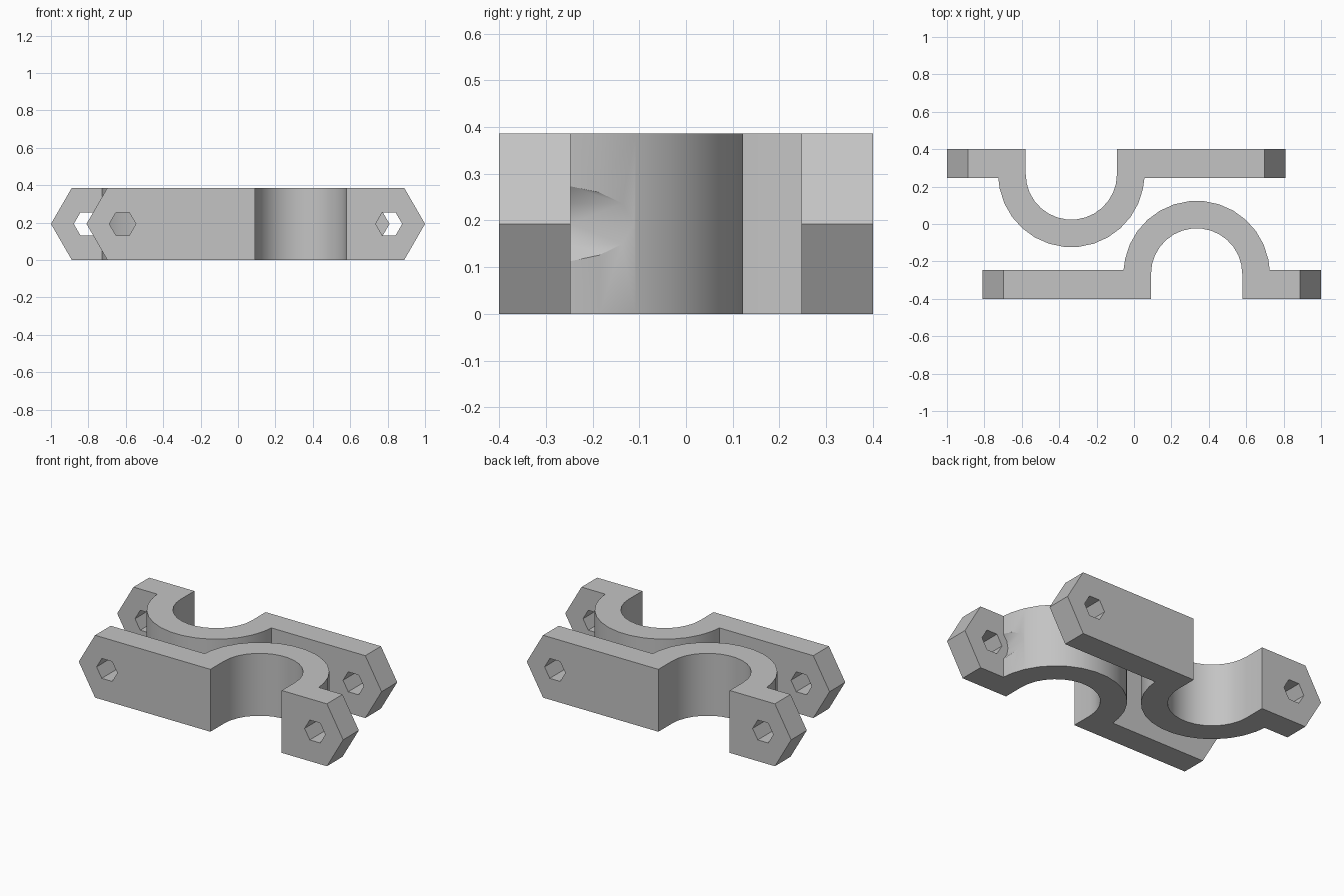
import bpy, bmesh, math
from mathutils import Vector

H = 0.386                      # clamp height
MID = H / 2
FRONT, BACK = -0.4, -0.247     # flange faces
CX, CY = 0.335, -0.267         # arch centre
R_OUT, R_IN = 0.391, 0.244
TIP_R, TIP_L = 1.0, -0.81      # pointed flange ends
INSET = 0.193                  # hole distance from each tip

if "Cube" in bpy.data.objects:
    bpy.data.objects.remove(bpy.data.objects["Cube"], do_unlink=True)

grey = bpy.data.materials.new("plain grey")
grey.use_nodes = True
grey.diffuse_color = (0.55, 0.55, 0.55, 1)
grey.node_tree.nodes["Principled BSDF"].inputs["Base Color"].default_value = (0.55, 0.55, 0.55, 1)


def prism(name, points, sweep):
    """Extrude a closed 3D outline along a vector."""
    bm = bmesh.new()
    face = bm.faces.new([bm.verts.new(p) for p in points])
    ext = bmesh.ops.extrude_face_region(bm, geom=[face])
    moved = [v for v in ext["geom"] if isinstance(v, bmesh.types.BMVert)]
    bmesh.ops.translate(bm, verts=moved, vec=Vector(sweep))
    bmesh.ops.recalc_face_normals(bm, faces=bm.faces)
    mesh = bpy.data.meshes.new(name)
    bm.to_mesh(mesh)
    bm.free()
    obj = bpy.data.objects.new(name, mesh)
    bpy.context.collection.objects.link(obj)
    return obj


def arc(radius, start, end, steps=15):
    angles = [start + (end - start) * i / steps for i in range(steps + 1)]
    return [(CX + radius * math.cos(a), CY + radius * math.sin(a), 0) for a in angles]


def round_cutter(name, x, radius, sides, y0, y1):
    ring = [2 * math.pi * i / sides for i in range(sides)]
    pts = [(x + radius * math.cos(a), y0, MID + radius * math.sin(a)) for a in ring]
    return prism(name, pts, (0, y1 - y0, 0))


def cut(target, cutter, operation="DIFFERENCE"):
    cutter.hide_render = True
    mod = target.modifiers.new("cut", "BOOLEAN")
    mod.object, mod.operation, mod.solver = cutter, operation, "EXACT"
    bpy.context.view_layer.objects.active = target
    bpy.ops.object.modifier_apply(modifier=mod.name)
    bpy.data.objects.remove(cutter, do_unlink=True)


# Plan outline: arch with a long left flange and a short right flange
outer = [p for p in arc(R_OUT, 0, math.pi) if p[1] > BACK]
outline = [(TIP_L, FRONT, 0), (CX - R_IN, FRONT, 0)]
outline += arc(R_IN, math.pi, 0)
outline += [(CX + R_IN, FRONT, 0), (TIP_R, FRONT, 0), (TIP_R, BACK, 0),
            (CX + R_OUT, BACK, 0)]
outline += outer
outline += [(CX - R_OUT, BACK, 0), (TIP_L, BACK, 0)]
clamp = prism("front_clamp", outline, (0, 0, H))

# Pointed ends at sixty degrees
over = MID + 0.05
run = over / math.sqrt(3)
ends = [(TIP_L, -1, MID), (TIP_L + run, -1, MID - over), (TIP_R - run, -1, MID - over),
        (TIP_R, -1, MID), (TIP_R - run, -1, MID + over), (TIP_L + run, -1, MID + over)]
cut(clamp, prism("end_shape", ends, (0, 2, 0)), "INTERSECT")

# Hexagonal bolt holes and the bolt head relief in the arch
for x in (TIP_L + INSET, TIP_R - INSET):
    cut(clamp, round_cutter("bolt_hole", x, 0.071, 6, FRONT - 0.1, BACK + 0.05))
cut(clamp, round_cutter("head_relief", TIP_R - INSET, 0.114, 16, BACK, 0.2))

# Material and shading
clamp.data.materials.clear()
clamp.data.materials.append(grey)
for poly in clamp.data.polygons:
    poly.material_index = 0
bpy.ops.object.select_all(action="DESELECT")
clamp.select_set(True)
bpy.context.view_layer.objects.active = clamp
bpy.ops.object.shade_smooth_by_angle(angle=math.radians(30))

# Matching clamp turned half a revolution
back = clamp.copy()
back.data = clamp.data.copy()
back.name = "back_clamp"
back.rotation_euler.z = math.pi
bpy.context.collection.objects.link(back)
